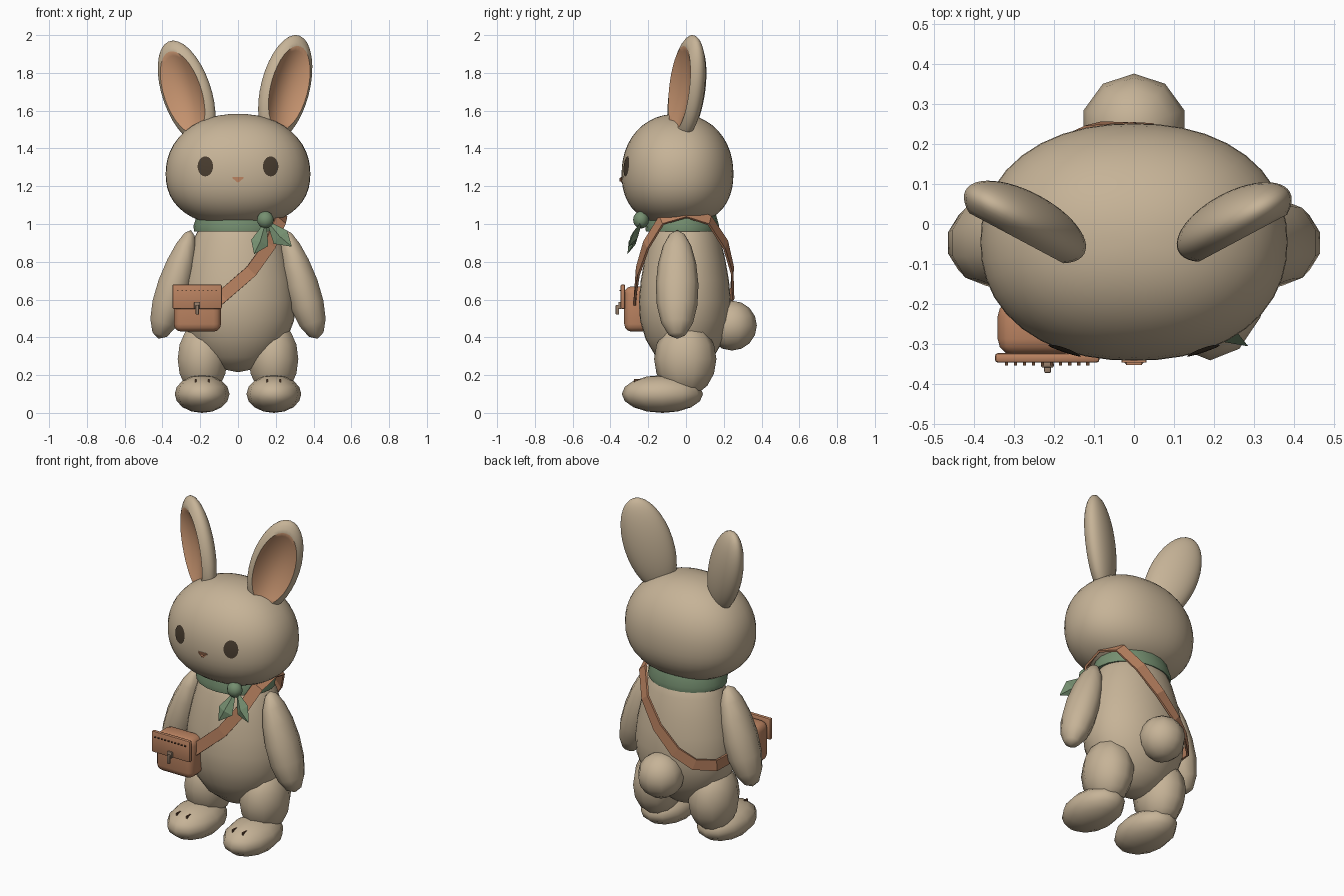
import bpy, bmesh, math
from mathutils import Vector, Matrix

cube = bpy.data.objects.get("Cube")
if cube:
    bpy.data.objects.remove(cube)


def material(name, r, g, b):
    lin = [((c / 255 + 0.055) / 1.055) ** 2.4 for c in (r, g, b)] + [1]
    m = bpy.data.materials.new(name)
    m.use_nodes = True
    m.diffuse_color = lin
    bsdf = next(n for n in m.node_tree.nodes if n.type == 'BSDF_PRINCIPLED')
    bsdf.inputs["Base Color"].default_value = lin
    return m


FUR = material("tan_fur", 198, 179, 151)
PINK = material("inner_ear", 196, 146, 110)
LEATHER = material("leather", 187, 131, 97)
GREEN = material("scarf_green", 117, 143, 112)
DARK = material("eye_dark", 72, 60, 47)
METAL = material("clasp_metal", 150, 126, 106)
THREAD = material("dark_thread", 100, 70, 50)


def finish(name, bm, mats, angle=180):
    """Turn a bmesh into an object, smooth below the given angle."""
    bmesh.ops.recalc_face_normals(bm, faces=bm.faces)
    me = bpy.data.meshes.new(name)
    bm.to_mesh(me)
    bm.free()
    ob = bpy.data.objects.new(name, me)
    bpy.context.collection.objects.link(ob)
    for m in mats:
        me.materials.append(m)
    if angle:
        bpy.ops.object.select_all(action='DESELECT')
        ob.select_set(True)
        bpy.context.view_layer.objects.active = ob
        bpy.ops.object.shade_smooth_by_angle(angle=math.radians(angle))
    return ob


def ellipsoid(name, loc, radii, mat=FUR, segs=10, rings=8, tilt=0, warp=None):
    bm = bmesh.new()
    bmesh.ops.create_uvsphere(bm, u_segments=segs, v_segments=rings, radius=1)
    turn = Matrix.Rotation(tilt, 3, 'Y')
    for v in bm.verts:
        p = warp(v.co) if warp else v.co
        v.co = turn @ Vector(a * b for a, b in zip(p, radii)) + Vector(loc)
    return finish(name, bm, [mat])


def box(name, lo, hi, mat, bevel=0, segments=2):
    bm = bmesh.new()
    bmesh.ops.create_cube(bm, size=1)
    for v in bm.verts:
        v.co = [l + (c + 0.5) * (h - l) for c, l, h in zip(v.co, lo, hi)]
    if bevel:
        bmesh.ops.bevel(bm, geom=bm.edges[:], offset=bevel, segments=segments,
                        profile=0.5, affect='EDGES')
    return finish(name, bm, [mat], 35 if bevel else 0)


def lathe(name, profile, ry, loc_y, mat, segs, angle, closed=False):
    """Revolve (radius, z) pairs about z, squashed in y by ry."""
    bm = bmesh.new()
    verts = [bm.verts.new((r, 0, z)) for r, z in profile]
    edges = [bm.edges.new(p) for p in zip(verts, verts[1:])]
    if closed:
        edges.append(bm.edges.new((verts[-1], verts[0])))
    bmesh.ops.spin(bm, geom=verts + edges, cent=(0, 0, 0), axis=(0, 0, 1),
                   angle=math.tau, steps=segs, use_merge=True)
    bmesh.ops.remove_doubles(bm, verts=bm.verts, dist=0.0005)
    for v in bm.verts:
        v.co.y = v.co.y * ry + loc_y
    return finish(name, bm, [mat], angle)


# Head: a slightly boxy ellipsoid, also used to seat the eyes
P = 2.2
HX, HY, HZ = 0.383, 0.296, 0.298
HEAD = Vector((0, -0.045, 1.285))


def boxy(d):
    p = d / sum(abs(c) ** P for c in d) ** (1 / P)
    p.z -= 0.07 * (1 - p.z * p.z)
    return p


ellipsoid("head", HEAD, (HX, HY, HZ), FUR, 40, 24, warp=boxy)


def head_front(x, z):
    h = (z - HEAD.z) / HZ
    h += 0.07 * (1 - h * h)
    return HEAD.y - HY * max(0, 1 - abs(x / HX) ** P - abs(h) ** P) ** (1 / P)


# Eyes: thin discs following the face
for side, label in ((1, "left"), (-1, "right")):
    bm = bmesh.new()
    bmesh.ops.create_circle(bm, segments=20, radius=1, cap_ends=True)
    bmesh.ops.poke(bm, faces=bm.faces[:])
    bmesh.ops.subdivide_edges(bm, edges=bm.edges[:], cuts=2, use_grid_fill=True)
    for v in bm.verts:
        x, z = side * 0.173 + v.co.x * 0.041, 1.305 + v.co.y * 0.053
        v.co = (x, head_front(x, z) - 0.004, z)
    finish(label + "_eye", bm, [DARK])

# Nose: a small rounded wedge
bm = bmesh.new()
corners = [(-0.036, 1.25), (0.036, 1.25), (0, 1.215)]
bm.faces.new([bm.verts.new((x, -0.352, z)) for x, z in corners])
ext = bmesh.ops.extrude_face_region(bm, geom=bm.faces[:])
for v in ext["geom"]:
    if isinstance(v, bmesh.types.BMVert):
        v.co.y += 0.04
bmesh.ops.bevel(bm, geom=bm.edges[:], offset=0.007, segments=2, affect='EDGES')
finish("nose", bm, [LEATHER], 40)


# Ears: ellipsoids with a scooped, coloured front
def ear(name, side, loc, tilt):
    bm = bmesh.new()
    bmesh.ops.create_uvsphere(bm, u_segments=32, v_segments=24, radius=1)
    bmesh.ops.rotate(bm, verts=bm.verts, matrix=Matrix.Rotation(math.pi / 2, 3, 'X'))
    rim = math.sin(math.radians(52.5))
    for f in bm.faces:
        c = f.calc_center_median()
        f.material_index = int(c.y < 0 and math.hypot(c.x, c.z) < rim)
    turn = Matrix.Rotation(side * 0.49, 3, 'Z') @ Matrix.Rotation(side * tilt, 3, 'Y')
    for v in bm.verts:
        rho = math.hypot(v.co.x, v.co.z)
        if v.co.y < 0 and rho < rim + 0.001:
            v.co.y = -0.61 + 0.6 * (1 - (rho / rim) ** 2)
        v.co = turn @ Vector((v.co.x * 0.14, v.co.y * 0.075, v.co.z * 0.29)) + Vector(loc)
    finish(name, bm, [FUR, PINK], 50)


ear("left_ear", 1, (0.25, 0.005, 1.72), 0.29)
ear("right_ear", -1, (-0.272, 0.005, 1.697), 0.38)

# Body: egg-shaped lathe
lathe("body", [(0, 0.215), (0.1, 0.235), (0.19, 0.295), (0.26, 0.39), (0.297, 0.49),
               (0.305, 0.59), (0.292, 0.7), (0.268, 0.81), (0.235, 0.92),
               (0.19, 1.01), (0.12, 1.06), (0, 1.08)], 0.8, -0.006, FUR, 32, 180)


# Limbs, mirrored on both sides
def arm_shape(d):
    w = 1 - 0.2 * d.z
    return Vector((d.x * w, d.y * (1 - 0.08 * d.z), d.z))


for side, label in ((1, "left"), (-1, "right")):
    ellipsoid(label + "_arm", (side * 0.335, -0.047, 0.68), (0.093, 0.113, 0.3),
              tilt=-side * 0.29, warp=arm_shape)
    ellipsoid(label + "_leg", (side * 0.188, -0.004, 0.285), (0.138, 0.165, 0.2))
    ellipsoid(label + "_foot", (side * 0.19, -0.125, 0.1), (0.145, 0.215, 0.1), segs=12)
    for k in (-1, 1):
        x = side * 0.19 + k * 0.034
        toe = box(label + "_toe_line", (x - 0.004, -0.275, 0.161),
                  (x + 0.004, -0.24, 0.179), THREAD)
ellipsoid("tail", (0, 0.243, 0.462), (0.132, 0.132, 0.132))

# Scarf: flared band, knot and two pointed ends
lathe("scarf_band", [(0.232, 0.96), (0.236, 0.99), (0.215, 1.05), (0.16, 1.06),
                     (0.16, 0.965)], 0.83, -0.02, GREEN, 20, 40, True)
ellipsoid("scarf_knot", (0.145, -0.238, 1.022), (0.046, 0.042, 0.046), GREEN)


def scarf_end(name, start, mid, tip, half):
    bm = bmesh.new()
    s, m, t = map(Vector, (start, mid, tip))
    across = (t - s).cross(Vector((0, 1, 0))).normalized() * half
    out = across.cross(t - s).normalized() * 0.02
    ring = [bm.verts.new(m + o) for o in (across, out, -across, -out)]
    for p in (s, t):
        end = bm.verts.new(p)
        for a, b in zip(ring, ring[1:] + ring[:1]):
            bm.faces.new((a, b, end))
    finish(name, bm, [GREEN], 0)


scarf_end("scarf_end_inner", (0.15, -0.23, 1.02), (0.115, -0.285, 0.9), (0.085, -0.31, 0.84), 0.048)
scarf_end("scarf_end_outer", (0.15, -0.23, 1.02), (0.225, -0.275, 0.93), (0.285, -0.305, 0.88), 0.05)

# Strap: a ribbon looping from the bag over the shoulder and round the back
path = [(-0.15, -0.265, 0.56), (-0.08, -0.268, 0.62), (0.07, -0.255, 0.75),
        (0.17, -0.21, 0.89), (0.225, -0.13, 1.02), (0.235, 0, 1.06),
        (0.205, 0.125, 1.02), (0.13, 0.21, 0.89), (0.02, 0.247, 0.75),
        (-0.1, 0.245, 0.63), (-0.2, 0.205, 0.565), (-0.29, 0.12, 0.55),
        (-0.32, -0.03, 0.57), (-0.29, -0.22, 0.59)]
path = [Vector(p) for p in path]
bm = bmesh.new()
rows = []
for i, p in enumerate(path):
    along = path[min(i + 1, len(path) - 1)] - path[max(i - 1, 0)]
    out = Vector((p.x, p.y * 1.6, max(0, p.z - 0.85)))
    wide = along.cross(out).normalized() * 0.033
    rows.append((bm.verts.new(p + wide), bm.verts.new(p - wide)))
for a, b in zip(rows, rows[1:]):
    bm.faces.new((a[0], a[1], b[1], b[0]))
strap = finish("strap", bm, [LEATHER], 0)
thick = strap.modifiers.new("thickness", 'SOLIDIFY')
thick.thickness = 0.012
thick.offset = 0

# Bag with flap, stitches and clasp
box("bag", (-0.34, -0.327, 0.43), (-0.09, -0.19, 0.67), LEATHER, 0.04, 3)
box("bag_flap", (-0.347, -0.346, 0.55), (-0.086, -0.322, 0.68), LEATHER, 0.008)
for k in range(10):
    x = -0.318 + k * 0.0225
    box("stitch", (x - 0.004, -0.353, 0.644), (x + 0.004, -0.345, 0.651), THREAD)
box("clasp_plate", (-0.232, -0.358, 0.55), (-0.2, -0.344, 0.588), METAL, 0.004)
box("clasp_tongue", (-0.224, -0.372, 0.52), (-0.207, -0.354, 0.572), METAL, 0.004)
